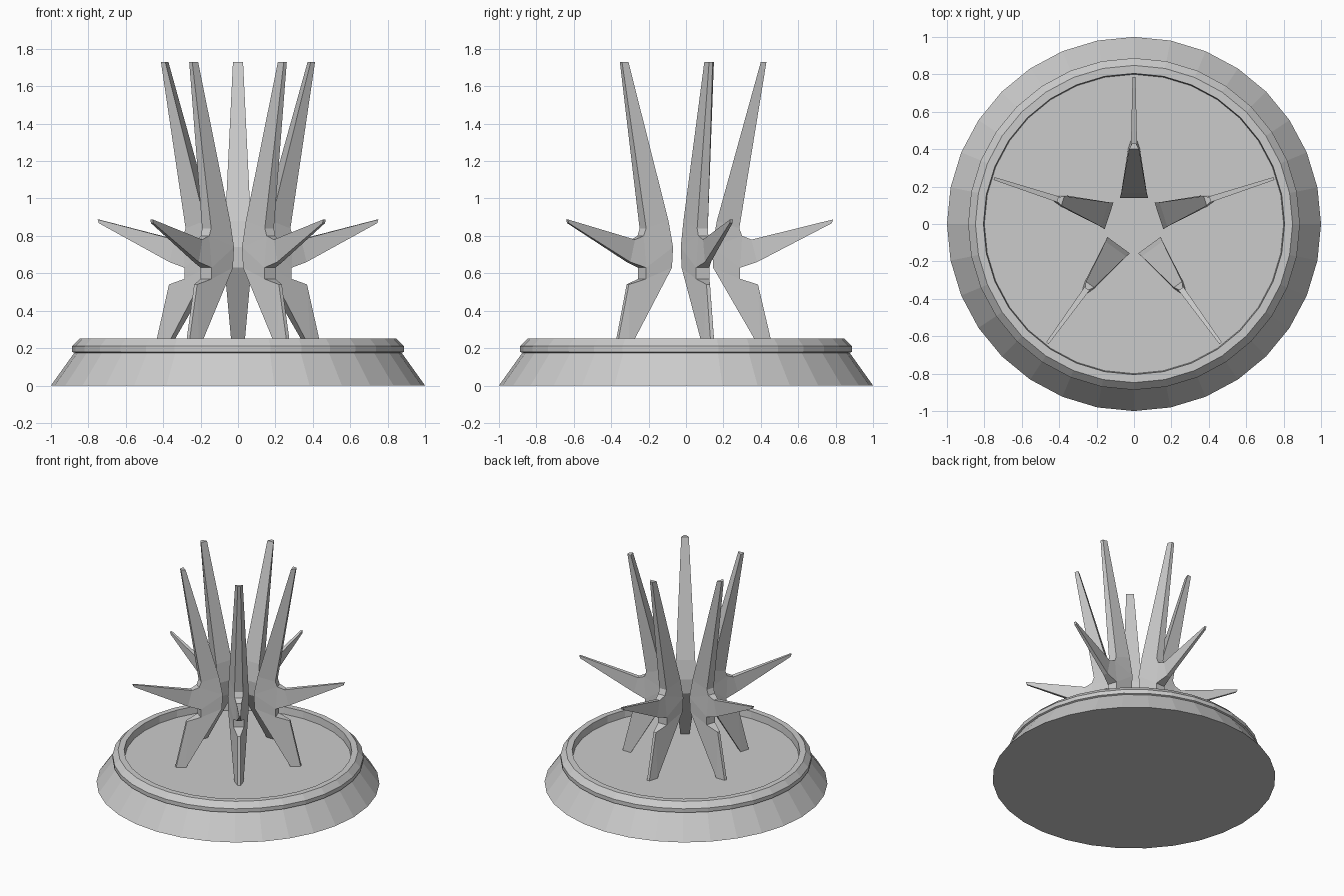
import bpy, bmesh
from math import sin, cos, pi, radians

if "Cube" in bpy.data.objects:
    bpy.data.objects.remove(bpy.data.objects["Cube"])


def finish(bm, name):
    bmesh.ops.recalc_face_normals(bm, faces=bm.faces[:])
    mesh = bpy.data.meshes.new(name)
    bm.to_mesh(mesh)
    bm.free()
    obj = bpy.data.objects.new(name, mesh)
    bpy.context.collection.objects.link(obj)
    return obj


# Round base: sloped side, chamfered rim and recessed floor
def make_base(sides=32):
    profile = [(1.0, 0), (0.875, 0.175), (0.887, 0.18), (0.887, 0.21),
               (0.848, 0.25), (0.805, 0.25), (0.80, 0.195)]
    bm = bmesh.new()
    rings = [[bm.verts.new((r * cos(2 * pi * i / sides), r * sin(2 * pi * i / sides), z))
              for i in range(sides)] for r, z in profile]
    for low, high in zip(rings, rings[1:]):
        for i in range(sides):
            j = (i + 1) % sides
            bm.faces.new((low[i], low[j], high[j], high[i]))
    bm.faces.new(rings[0])
    bm.faces.new(rings[-1])
    finish(bm, "base")


# Fin outline: radius, height, half thickness
OUTLINE = [
    (0.40, 0.19, 0.032), (0.467, 0.19, 0.010),                        # foot
    (0.385, 0.54, 0.010), (0.29, 0.57, 0.037), (0.29, 0.63, 0.037),   # notch
    (0.38, 0.66, 0.017), (0.78, 0.868, 0.008), (0.787, 0.888, 0.008), # spike
    (0.35, 0.78, 0.018), (0.30, 0.80, 0.028), (0.285, 0.84, 0.030),   # crook
    (0.43, 1.73, 0.010), (0.40, 1.73, 0.027),                         # top prong
    (0.165, 0.88, 0.068), (0.14, 0.74, 0.075), (0.145, 0.63, 0.072),  # inner face
]
SIDE_FACES = [(0, 1, 2), (0, 2, 3, 15), (3, 4, 14, 15), (4, 5, 8, 9),
              (5, 6, 7, 8), (4, 9, 14), (9, 10, 13, 14), (10, 11, 12, 13)]


def make_fin(name, angle):
    c, s = cos(angle), sin(angle)
    bm = bmesh.new()
    sides = [[bm.verts.new((r * c - k * w * s, r * s + k * w * c, z))
              for r, z, w in OUTLINE] for k in (-1, 1)]
    for side in sides:
        for face in SIDE_FACES:
            bm.faces.new([side[i] for i in face])
    a, b = sides
    for i in range(len(OUTLINE)):
        j = (i + 1) % len(OUTLINE)
        bm.faces.new((a[i], a[j], b[j], b[i]))
    finish(bm, name)


make_base()
# Five fins evenly around the centre
for n in range(5):
    make_fin(f"fin_{n + 1}", radians(90 + 72 * n))
